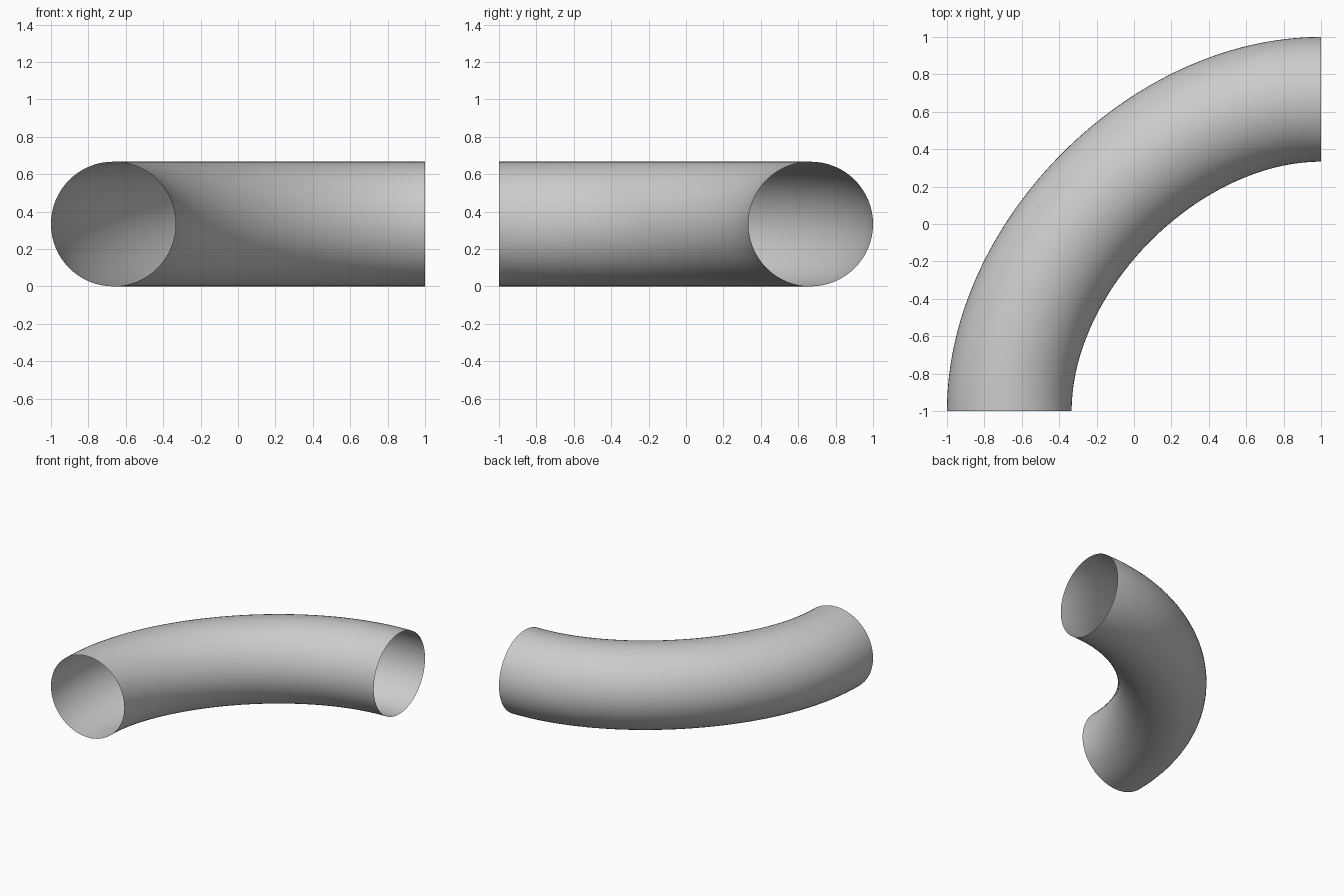
import bpy

if "Cube" in bpy.data.objects:
    bpy.data.objects.remove(bpy.data.objects["Cube"])

R = 1 / 3            # tube radius
START = (-1 + R, -1, R)
END = (1, 1 - R, R)
H = 0.5 * (END[0] - START[0])   # handle length of the bend

# Centre line of the bend: one Bezier segment, swept with a round section
path = bpy.data.curves.new("bent_pipe", "CURVE")
path.dimensions = "3D"
path.resolution_u = 64
path.bevel_depth = R
path.bevel_resolution = 30
path.use_fill_caps = False
spline = path.splines.new("BEZIER")
spline.bezier_points.add(1)
for point, co, d in zip(spline.bezier_points, (START, END), ((0, H), (H, 0))):
    point.handle_left_type = point.handle_right_type = "FREE"
    point.co = co
    point.handle_left = (co[0] - d[0], co[1] - d[1], R)
    point.handle_right = (co[0] + d[0], co[1] + d[1], R)

# Open-ended pipe as a smooth mesh
pipe = bpy.data.objects.new("bent_pipe", path)
bpy.context.collection.objects.link(pipe)
bpy.context.view_layer.objects.active = pipe
pipe.select_set(True)
bpy.ops.object.convert(target="MESH")
bpy.ops.object.shade_smooth()
